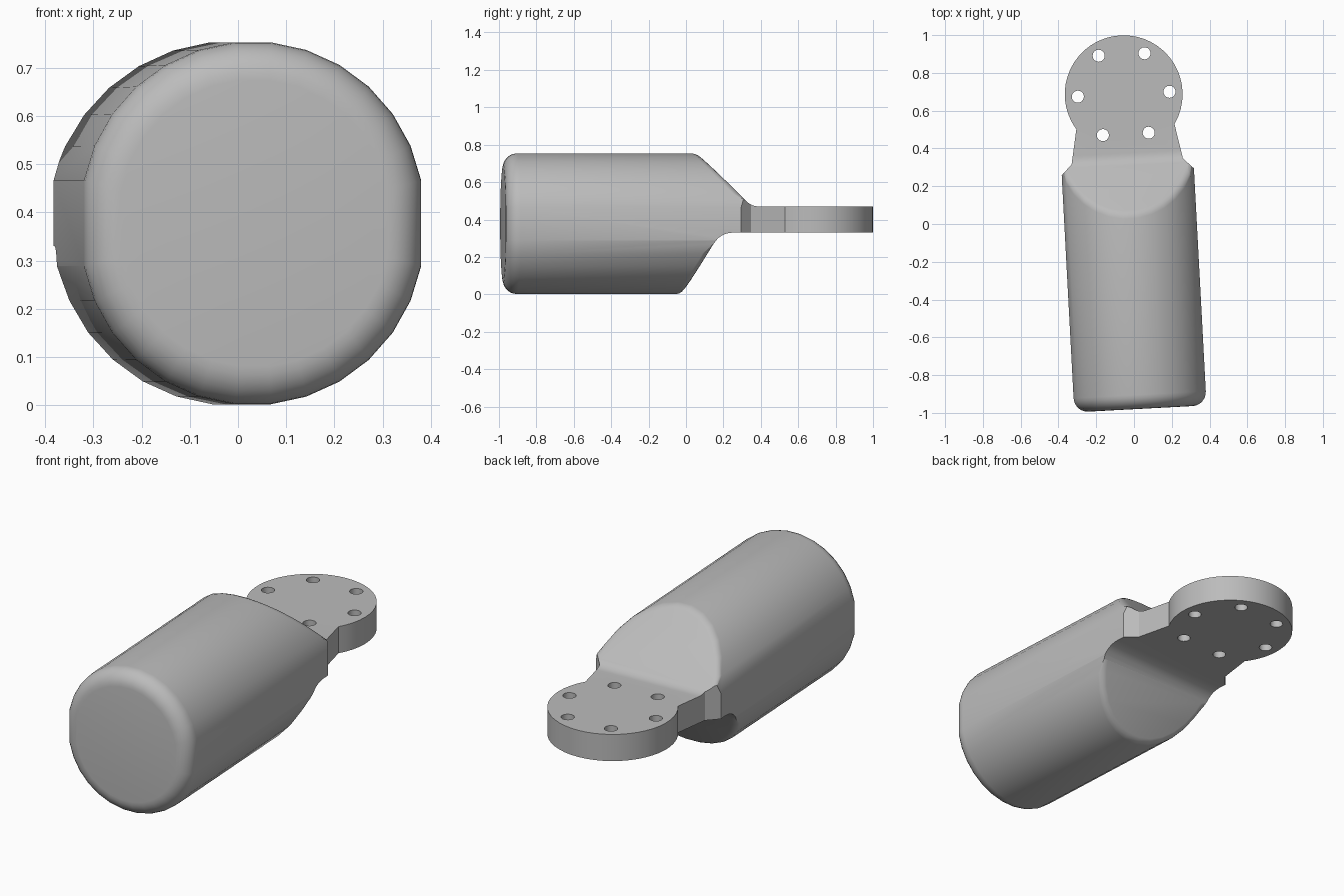
import bpy, bmesh, math
from mathutils import Matrix, Vector

cube = bpy.data.objects.get("Cube")
if cube:
    bpy.data.objects.remove(cube, do_unlink=True)

grey = bpy.data.materials.new("plain grey")
grey.use_nodes = True
colour = (0.5, 0.5, 0.5, 1)
grey.diffuse_color = colour
grey.node_tree.nodes["Principled BSDF"].inputs["Base Color"].default_value = colour


def loft(name, rings):
    """Closed solid through matching rings of points."""
    bm = bmesh.new()
    loops = [[bm.verts.new(p) for p in ring] for ring in rings]
    n = len(loops[0])
    for a, b in zip(loops, loops[1:]):
        for i in range(n):
            j = (i + 1) % n
            bm.faces.new((a[i], a[j], b[j], b[i]))
    bm.faces.new(loops[0])
    bm.faces.new(loops[-1])
    bmesh.ops.recalc_face_normals(bm, faces=bm.faces)
    mesh = bpy.data.meshes.new(name)
    bm.to_mesh(mesh)
    bm.free()
    mesh.materials.append(grey)
    obj = bpy.data.objects.new(name, mesh)
    bpy.context.collection.objects.link(obj)
    return obj


def boolean(obj, cutter, operation):
    """Apply a boolean and discard the cutter."""
    cutter.hide_render = True
    mod = obj.modifiers.new("cut", 'BOOLEAN')
    mod.operation, mod.object, mod.solver = operation, cutter, 'EXACT'
    bpy.context.view_layer.objects.active = obj
    bpy.ops.object.modifier_apply(modifier=mod.name)
    bpy.data.objects.remove(cutter, do_unlink=True)


def fillet(before, corner, after, size, steps=6):
    """Soft curve replacing one corner of a profile."""
    b, c, a = Vector(before), Vector(corner), Vector(after)
    p, q = c + (b - c).normalized() * size, c + (a - c).normalized() * size
    return [tuple(p.lerp(c, t).lerp(c.lerp(q, t), t))
            for t in (i / steps for i in range(steps + 1))]


# Barrel: two arcs joined by flat sides, with a rounded front rim
R, FRONT, MID, ROUND = 0.357, -0.98, 0.3775, 0.075
arc = [math.radians(11 + 158 * i / 13) for i in range(14)]
section = [(R * math.cos(a), 0.398 + R * math.sin(a)) for a in arc]
section += [(-R * math.cos(a), R - R * math.sin(a)) for a in arc]
rings = []
for i in range(8):
    t = math.radians(90 * i / 7)
    s = 1 - ROUND * (1 - math.sin(t)) / R
    y = FRONT + ROUND * (1 - math.cos(t))
    rings.append([(x * s, y, MID + (z - MID) * s) for x, z in section])
rings.append([(x, 1.1, z) for x, z in section])
body = loft("barrel_with_mounting_plate", rings)

# Side silhouette: two ramps running into the flat plate
top_edge, top_foot, top_end = (0.05, 0.758), (0.335, 0.47), (1.2, 0.47)
low_edge, low_foot, low_end = (-0.03, -0.003), (0.165, 0.33), (1.2, 0.33)
side = [(-1.2, -0.3), (-0.206, -0.3)]
side += fillet(low_edge, low_foot, low_end, 0.07)
side += [low_end, top_end]
side += fillet(top_end, top_foot, top_edge, 0.04)
side += [(-0.15, 0.96), (-1.2, 0.96)]
boolean(body, loft("side_cutter", [[(x, y, z) for y, z in side] for x in (-0.6, 0.6)]), 'INTERSECT')

# Soften the rim of both ramps
bm = bmesh.new()
bm.from_mesh(body.data)
bmesh.ops.remove_doubles(bm, verts=bm.verts, dist=0.0005)
ramps = [f for f in bm.faces if f.calc_area() > 0.05 and abs(f.normal.z) > 0.4 and f.normal.y > 0.4]
rim = {e for f in ramps for e in f.edges if e.is_convex and e.calc_face_angle(0) > 0.2}
bmesh.ops.bevel(bm, geom=list(rim), offset=0.025, offset_type='OFFSET', segments=3,
                profile=0.5, affect='EDGES', clamp_overlap=False)
bm.to_mesh(body.data)
bm.free()

# Plan outline: clipped shoulders, tapering neck and round plate
DISC_Y, DISC_R = 0.688, 0.312
outline = [(-0.45, -1.2), (0.45, -1.2), (0.45, 0.177), (0.295, 0.332)]
for i in range(33):
    a = math.radians(-33.5 + 247 * i / 32)
    outline.append((DISC_R * math.cos(a), DISC_Y + DISC_R * math.sin(a)))
outline += [(-0.295, 0.332), (-0.45, 0.177)]
boolean(body, loft("plan_cutter", [[(x, y, z) for x, y in outline] for z in (-0.4, 1.2)]), 'INTERSECT')

# Six bolt holes
for k in range(6):
    a = math.radians(60 * k)
    hole = [(0.243 * math.cos(a) + 0.032 * math.cos(b), DISC_Y + 0.243 * math.sin(a) + 0.032 * math.sin(b))
            for b in (math.tau * i / 20 for i in range(20))]
    boolean(body, loft("bolt_hole_cutter", [[(x, y, z) for x, y in hole] for z in (0.2, 0.6)]), 'DIFFERENCE')

# Slight turn of the whole part, then smooth shading
body.data.transform(Matrix.Translation((-0.018, 0, 0)) @ Matrix.Rotation(math.radians(3.05), 4, 'Z'))
bpy.ops.object.select_all(action='DESELECT')
body.select_set(True)
bpy.context.view_layer.objects.active = body
bpy.ops.object.shade_smooth_by_angle(angle=math.radians(30))
